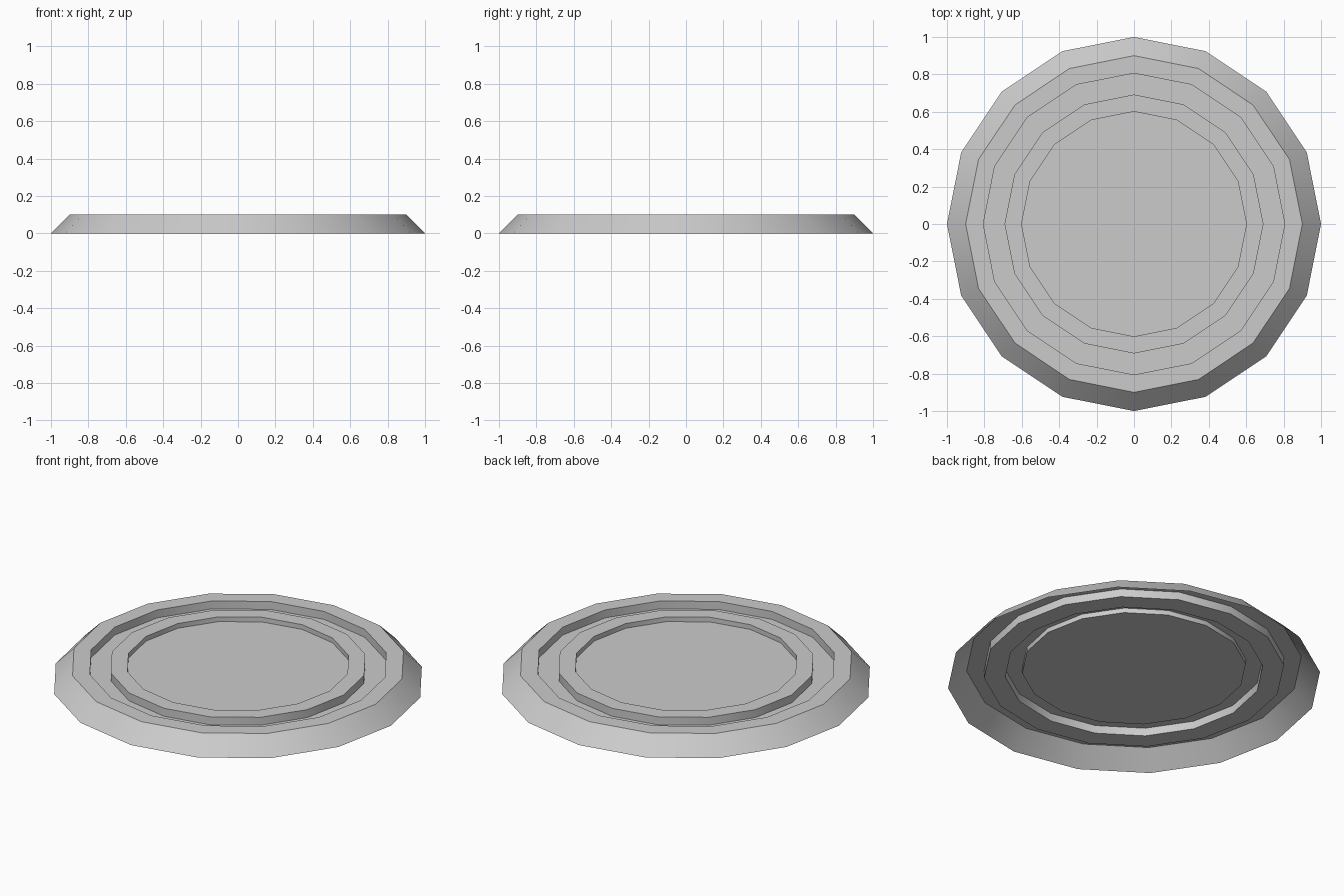
import bpy, bmesh, math

if "Cube" in bpy.data.objects:
    bpy.data.objects.remove(bpy.data.objects["Cube"])

SIDES = 16
# Open profile (radius, height): sloped skirt, rim, groove, inner ring, recessed centre
PROFILE = [(1.0, 0.0), (0.9, 0.1), (0.806, 0.1), (0.806, 0.053),
           (0.692, 0.053), (0.692, 0.1), (0.601, 0.1), (0.601, 0.072)]


def ring(bm, radius, z):
    return [bm.verts.new((radius * math.cos(2 * math.pi * i / SIDES),
                          radius * math.sin(2 * math.pi * i / SIDES), z))
            for i in range(SIDES)]


bm = bmesh.new()
rings = [ring(bm, r, z) for r, z in PROFILE]

# Bands between neighbouring rings; the underside stays open
for outer, inner in zip(rings, rings[1:]):
    for i in range(SIDES):
        j = (i + 1) % SIDES
        bm.faces.new((outer[i], outer[j], inner[j], inner[i]))

# Recessed centre disc
bm.faces.new(rings[-1])

mesh = bpy.data.meshes.new("round_cover")
bm.to_mesh(mesh)
bm.free()
cover = bpy.data.objects.new("round_cover", mesh)
bpy.context.collection.objects.link(cover)

# Smooth around the rim, sharp at the steps
bpy.context.view_layer.objects.active = cover
cover.select_set(True)
bpy.ops.object.shade_smooth_by_angle(angle=math.radians(30))
